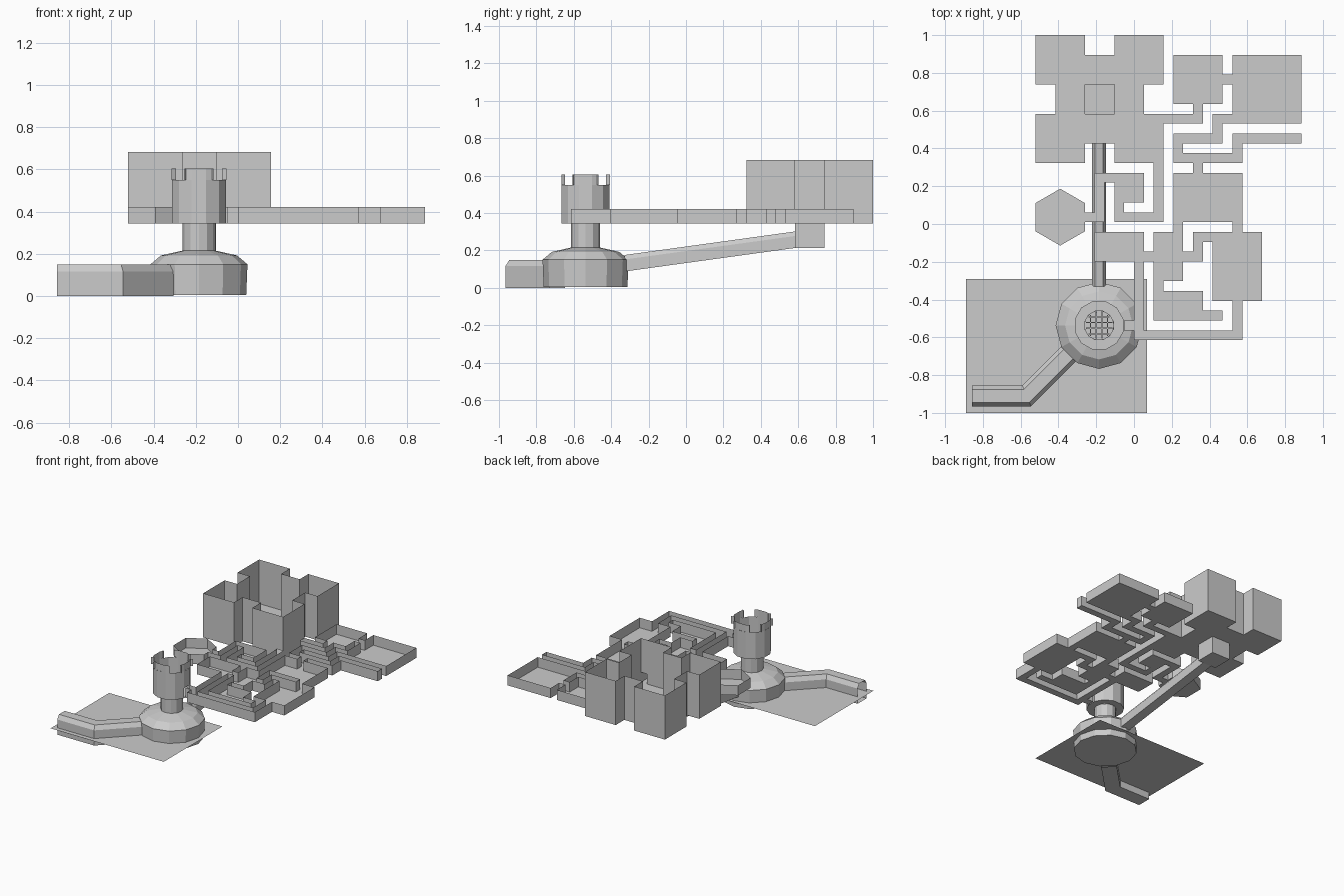
import bpy, bmesh
from math import sin, cos, pi, radians
from mathutils import Vector

if "Cube" in bpy.data.objects:
    bpy.data.objects.remove(bpy.data.objects["Cube"])

CELL, X0, Y0 = 0.0521, -0.521, 1.0
FLOOR, WALL, HALL_TOP = 0.344, 0.421, 0.682
TX, TY = -0.185, -0.537                     # tower and cave axis


def finish(name, bm, merge=True):
    bmesh.ops.remove_doubles(bm, verts=bm.verts, dist=0.0004)
    if merge:
        bmesh.ops.dissolve_limit(bm, angle_limit=radians(1), verts=bm.verts, edges=bm.edges)
    bmesh.ops.recalc_face_normals(bm, faces=bm.faces)
    me = bpy.data.meshes.new(name)
    bm.to_mesh(me)
    bm.free()
    ob = bpy.data.objects.new(name, me)
    bpy.context.collection.objects.link(ob)
    return ob


def face(bm, pts):
    return bm.faces.new([bm.verts.new(p) for p in pts])


def wall(bm, a, b, z0, z1):
    face(bm, [(*a, z0), (*b, z0), (*b, z1), (*a, z1)])


def gp(i, j):
    return (X0 + CELL * i, Y0 - CELL * j)


def cells(rects):
    return {(i, j) for a, b, c, d in rects for i in range(a, c) for j in range(b, d)}


# Floor plan in grid cells: left, top, right, bottom
hall = cells([(0, 0, 5, 5), (8, 0, 13, 5), (2, 2, 11, 11), (0, 8, 5, 13), (8, 8, 13, 13)])
chambers = cells([(14, 2, 19, 7), (20, 2, 27, 9), (14, 14, 21, 19), (8, 14, 11, 17),
                  (6, 20, 11, 23), (12, 20, 15, 25), (12, 26, 17, 29), (18, 20, 23, 27)])
passages = cells([(19, 4, 20, 5), (16, 7, 17, 9), (13, 8, 17, 9), (18, 8, 20, 9),
                  (18, 8, 19, 11), (14, 10, 19, 11), (14, 10, 15, 13), (14, 12, 21, 13),
                  (20, 10, 27, 11), (20, 10, 21, 13), (16, 13, 17, 14),
                  (12, 13, 13, 19), (8, 18, 13, 19), (8, 17, 9, 19),
                  (6, 14, 8, 15), (6, 14, 7, 19), (5, 18, 7, 19),
                  (14, 19, 15, 20), (20, 19, 21, 20), (11, 22, 12, 23),
                  (15, 22, 17, 23), (16, 20, 17, 23), (16, 20, 18, 21),
                  (12, 25, 13, 26), (17, 28, 19, 29), (20, 27, 21, 31),
                  (10, 30, 21, 31), (10, 23, 11, 31), (9, 29, 10, 30)])
shaft = cells([(5, 5, 8, 8)])
every = hall | chambers | passages
doors = {(4, 18), (8, 29)}                  # outside cells that are openings


def plan(name, group, top):
    bm = bmesh.new()
    for i, j in group:
        c = [gp(i, j), gp(i + 1, j), gp(i + 1, j + 1), gp(i, j + 1)]
        if (i, j) not in shaft:
            face(bm, [(*p, FLOOR) for p in c])
        for k, n in enumerate([(i, j - 1), (i + 1, j), (i, j + 1), (i - 1, j)]):
            if n in group or n in doors:
                continue
            a, b = c[k], c[(k + 1) % 4]
            if n not in every:
                wall(bm, a, b, FLOOR, WALL)
            if top > WALL:                  # high wall, also above doorways
                wall(bm, a, b, WALL, top)
    finish(name, bm)


plan("great_hall", hall, HALL_TOP)
plan("chambers", chambers - hall, WALL)
plan("passages", passages - hall - chambers, WALL)

# Hexagonal room with a doorway on its right side
bm = bmesh.new()
hx, hy = gp(2.5, 18.5)
r = 2.5 * CELL / cos(pi / 6)
ring = [(hx + r * cos(radians(30 + 60 * k)), hy + r * sin(radians(30 + 60 * k))) for k in range(6)]
ring += [gp(5, 19), gp(5, 18)]
face(bm, [(*p, FLOOR) for p in ring])
for k in range(8):
    if k != 6:
        wall(bm, ring[k], ring[(k + 1) % 8], FLOOR, WALL)
finish("hexagon_room", bm)

# Shaft under the great hall
bm = bmesh.new()
c = [gp(5, 5), gp(8, 5), gp(8, 8), gp(5, 8)]
face(bm, [(*p, 0.213) for p in c])
for k in range(4):
    wall(bm, c[k], c[(k + 1) % 4], 0.213, FLOOR)
finish("shaft", bm)


def lathe(name, profile, phase, skip=None, n=12):
    """Revolve (radius, z) points; skip=(band, side) leaves an opening."""
    bm = bmesh.new()

    def pt(p, k):
        a = (k + phase) * 2 * pi / n
        return (TX + p[0] * cos(a), TY + p[0] * sin(a), p[1])
    for s, (a, b) in enumerate(zip(profile, profile[1:])):
        for k in range(n):
            if (s, k) != skip:
                pts = [pt(a, k), pt(a, k + 1), pt(b, k + 1), pt(b, k)]
                face(bm, pts[1:] if a[0] == 0 else pts)
    return finish(name, bm)


# Domed cave with neck, and open tower above it
lathe("cave", [(0, 0.005), (0.224, 0.005), (0.23, 0.15), (0.18, 0.192), (0.078, 0.215), (0.078, FLOOR)], 0)
lathe("tower", [(0.078, FLOOR), (0.133, FLOOR), (0.133, WALL), (0.133, 0.55)], -0.5, skip=(1, 0))

# Battlements: raised wall pieces with short upright fins
bm = bmesh.new()
for q in range(4):
    at = lambda d, rr: (TX + rr * cos(radians(90 * q + d)), TY + rr * sin(radians(90 * q + d)))
    for a, b in ((-28, -15), (-15, 15), (15, 28)):
        wall(bm, at(a, 0.132), at(b, 0.132), 0.55, 0.605)
    for d in (-28, 28):
        wall(bm, at(d, 0.124), at(d, 0.147), 0.55, 0.605)
finish("battlements", bm, merge=False)

# Grating in the tower floor
bm = bmesh.new()
for k in range(4):
    o = (k - 1.5) * 0.03
    h = (0.072 ** 2 - o ** 2) ** 0.5
    for dx, dy, sx, sy in ((o, 0, 0.006, 2 * h), (0, o, 2 * h, 0.006)):
        res = bmesh.ops.create_cube(bm, size=1)
        for v in res["verts"]:
            v.co = Vector((TX + dx + v.co.x * sx, TY + dy + v.co.y * sy, 0.332 + v.co.z * 0.006))
finish("floor_grating", bm, merge=False)


def tunnel(name, path, w, h, ch):
    """Sweep a closed section with chamfered roof along a path of floor points."""
    sec = [(-w, 0), (-w, h - 1.6 * ch), (-w + ch, h), (w - ch, h), (w, h - 1.6 * ch), (w, 0)]
    pts = [Vector(p) for p in path]
    rings = []
    for k, p in enumerate(pts):
        d = [(b - a).xy.normalized() for a, b in zip(pts, pts[1:])]
        d0, d1 = d[max(k - 1, 0)], d[min(k, len(d) - 1)]
        t = (d0 + d1).normalized()
        side = Vector((t.y, -t.x, 0)) / t.dot(d0)
        rings.append([p + side * s + Vector((0, 0, z)) for s, z in sec])
    bm = bmesh.new()
    for a, b in zip(rings, rings[1:]):
        for k in range(6):
            m = (k + 1) % 6
            face(bm, [a[k], a[m], b[m], b[k]])
    finish(name, bm)


tunnel("entrance_tunnel", [(-0.857, -0.91, 0), (-0.568, -0.91, 0), (-0.345, -0.687, 0)], 0.055, 0.148, 0.02)
tunnel("sloping_tunnel", [(TX, 0.583, 0.213), (TX, -0.33, 0.087)], 0.037, 0.088, 0.015)

# Water surface around the cave
bm = bmesh.new()
face(bm, [(-0.89, -1.0, 0.053), (0.07, -1.0, 0.053), (0.07, -0.29, 0.053), (-0.89, -0.29, 0.053)])
finish("water_surface", bm)
